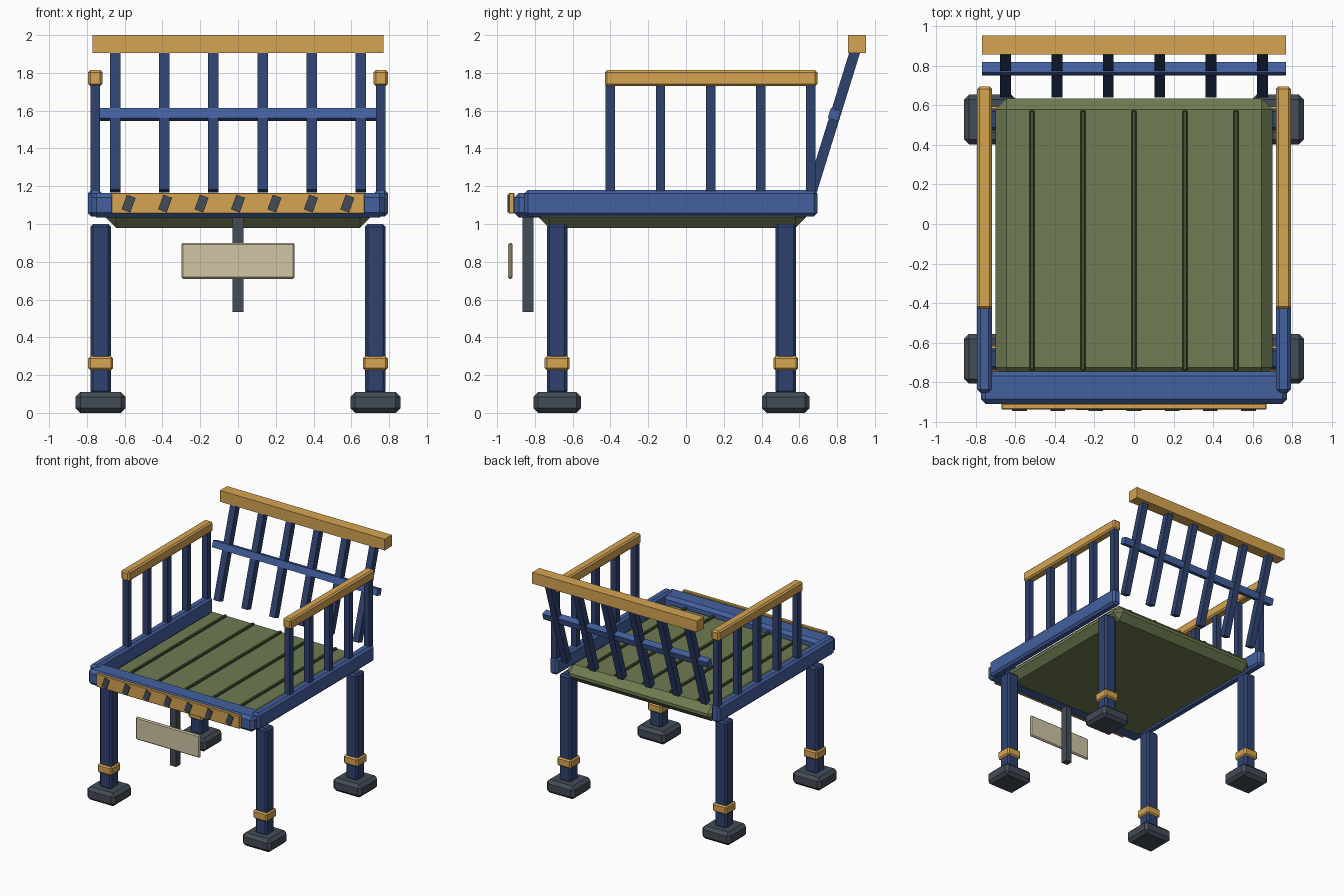
import bpy, bmesh, math
from mathutils import Matrix, Vector

if "Cube" in bpy.data.objects:
    bpy.data.objects.remove(bpy.data.objects["Cube"])


def material(name, hex_code):
    m = bpy.data.materials.new(name)
    rgb = [int(hex_code[i:i + 2], 16) / 255 for i in (0, 2, 4)]
    m.diffuse_color = [((c + 0.055) / 1.055) ** 2.4 for c in rgb] + [1]
    m.use_nodes = True
    m.node_tree.nodes["Principled BSDF"].inputs["Base Color"].default_value = m.diffuse_color
    return m


BLUE = material("blue", "43609F")
NAVY = material("navy", "2F4270")
GOLD = material("gold", "D6A553")
OLIVE = material("olive", "6F7C52")
MOSS = material("moss", "435334")
GREY = material("dark_grey", "434C56")
CREAM = material("cream", "D0C5A5")


def box(name, x, y, z, mat, bevel=0.0, rot=None):
    """Chamfered box from (min, max) ranges, optionally turned about its centre."""
    size = Vector([r[1] - r[0] for r in (x, y, z)])
    bm = bmesh.new()
    bmesh.ops.create_cube(bm, size=1)
    bmesh.ops.scale(bm, vec=size, verts=bm.verts)
    if bevel:
        bmesh.ops.bevel(bm, geom=bm.edges[:], offset=bevel, segments=1,
                        affect='EDGES', clamp_overlap=True)
    if rot:
        bmesh.ops.rotate(bm, matrix=rot, verts=bm.verts)
    me = bpy.data.meshes.new(name)
    bm.to_mesh(me)
    bm.free()
    me.materials.append(mat)
    ob = bpy.data.objects.new(name, me)
    ob.location = [sum(r) / 2 for r in (x, y, z)]
    bpy.context.collection.objects.link(ob)
    return ob


def span(c, w):
    return (c - w / 2, c + w / 2)


# Seat pan with raised ribs
box("seat", (-0.70, 0.70), (-0.78, 0.635), (0.98, 1.115), OLIVE, 0.055)
for i in range(-2, 3):
    box("seat_rib", span(i * 0.258, 0.025), (-0.74, 0.575), (1.10, 1.13), MOSS, 0.005)

# Front of the frame, warning strip and its slanted stripes
box("front_rail", (-0.775, 0.775), (-0.91, -0.745), (1.035, 1.165), BLUE, 0.025)
box("warning_strip", (-0.67, 0.67), (-0.938, -0.908), (1.055, 1.165), GOLD, 0.004)
for i in range(-3, 4):
    box("warning_stripe", span(i * 0.193, 0.049), (-0.946, -0.934), span(1.108, 0.083),
        GREY, 0, Matrix.Rotation(math.radians(20), 3, 'Y'))

# Hanging sign and its bar
box("sign_bar", span(0, 0.056), (-0.865, -0.808), (0.535, 1.05), GREY)
box("sign", (-0.30, 0.30), (-0.942, -0.918), (0.71, 0.90), CREAM, 0.009)

for s in (-1, 1):
    # Side rails, arm posts and armrests
    box("side_rail", span(s * 0.756, 0.076), (-0.855, 0.695), (1.04, 1.18), BLUE, 0.018)
    for i in range(5):
        box("arm_post", span(s * 0.756, 0.05), span(-0.40 + i * 0.265, 0.05),
            (1.16, 1.75), NAVY)
    box("armrest", span(s * 0.756, 0.076), (-0.43, 0.695), (1.73, 1.815), GOLD, 0.012)
    # Legs, cuffs and feet
    for y in (-0.682, 0.528):
        x = s * 0.727
        box("leg", span(x, 0.11), span(y, 0.11), (0.10, 1.0), NAVY, 0.015)
        box("leg_cuff", span(x, 0.132), span(y, 0.132), (0.225, 0.30), GOLD, 0.012)
        box("foot", span(x, 0.265), span(y, 0.252), (0.0, 0.11), GREY, 0.025)

# Leaning backrest: slats, middle rail and top rail
low, high = Vector((0, 0.666, 1.175)), Vector((0, 0.90, 1.93))
lean = math.atan2(high.y - low.y, high.z - low.z)
tilt = Matrix.Rotation(-lean, 3, 'X')
mid = (low + high) / 2
for i in range(6):
    box("back_slat", span(-0.65 + i * 0.26, 0.055), span(mid.y, 0.055),
        span(mid.z, (high - low).length), NAVY, 0, tilt)
box("back_middle_rail", (-0.77, 0.77), span(0.785, 0.055), span(1.58, 0.055), BLUE, 0, tilt)
box("back_top_rail", (-0.77, 0.77), (0.858, 0.953), (1.905, 2.0), GOLD)
